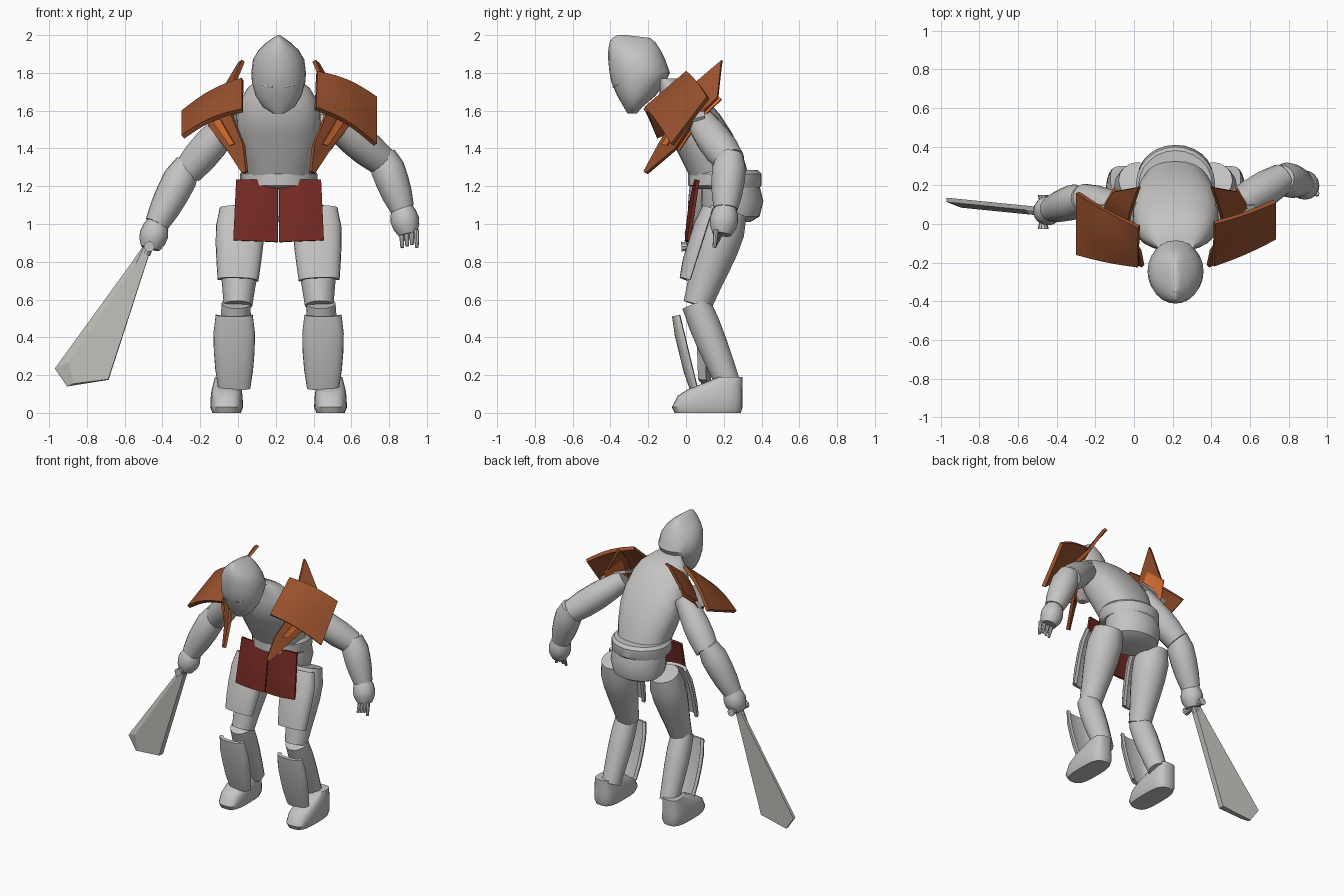
import bpy, bmesh
from math import sin, cos, pi
from mathutils import Vector as V

if "Cube" in bpy.data.objects:
    bpy.data.objects.remove(bpy.data.objects["Cube"], do_unlink=True)

MID = 0.215  # x of the body's centre line
UP = V((0, 0, 1))


def material(name, r, g, b):
    m = bpy.data.materials.new(name)
    m.use_nodes = True
    m.diffuse_color = (r, g, b, 1)
    m.node_tree.nodes["Principled BSDF"].inputs["Base Color"].default_value = (r, g, b, 1)
    return m


STEEL = material("pale steel", 0.56, 0.55, 0.54)
BLADE = material("blade steel", 0.52, 0.52, 0.49)
RUST = material("rust leather", 0.32, 0.083, 0.027)
ORANGE = material("orange lining", 0.75, 0.17, 0.035)
RED = material("dark red cloth", 0.18, 0.023, 0.017)


def finish(name, bm, mat, thick=0, angle=0.6):
    bmesh.ops.recalc_face_normals(bm, faces=bm.faces[:])
    if thick:
        bmesh.ops.solidify(bm, geom=bm.faces[:], thickness=thick)
        bmesh.ops.recalc_face_normals(bm, faces=bm.faces[:])
    me = bpy.data.meshes.new(name)
    bm.to_mesh(me)
    bm.free()
    me.materials.append(mat)
    ob = bpy.data.objects.new(name, me)
    bpy.context.collection.objects.link(ob)
    bpy.ops.object.select_all(action='DESELECT')
    ob.select_set(True)
    bpy.context.view_layer.objects.active = ob
    bpy.ops.object.shade_smooth_by_angle(angle=angle)


def skin(name, rows, mat, closed=True, thick=0, angle=0.6):
    """Join rows of points with quads; closed rows also get end caps."""
    bm = bmesh.new()
    rows = [[bm.verts.new(p) for p in row] for row in rows]
    n = len(rows[0])
    for a, b in zip(rows, rows[1:]):
        for i in range(n if closed else n - 1):
            j = (i + 1) % n
            bm.faces.new((a[i], a[j], b[j], b[i]))
    if closed:
        bm.faces.new(rows[0][::-1])
        bm.faces.new(rows[-1])
    finish(name, bm, mat, thick, angle)


def ring(c, rx, ry, axis=UP, a0=0, a1=2 * pi, n=24, square=1.0):
    u = (V((1, 0, 0)) - axis * axis.x).normalized()
    v = axis.cross(u)
    steps = n if a1 - a0 > 6 else n - 1
    pts = []
    for i in range(n):
        a = a0 + (a1 - a0) * i / steps
        f = [abs(t) ** square * (1 if t > 0 else -1) for t in (cos(a), sin(a))]
        pts.append(V(c) + u * rx * f[0] + v * ry * f[1])
    return pts


def loft(name, x, slices, mat=STEEL, square=1.0):
    """Slices are (z, front y, back y, half width)."""
    skin(name, [ring((x, (f + b) / 2, z), w, (b - f) / 2, square=square)
                for z, f, b, w in slices], mat)


def tube(name, p, q, radii, mat=STEEL, n=16):
    p, q = V(p), V(q)
    axis = (q - p).normalized()
    last = len(radii) - 1
    skin(name, [ring(p.lerp(q, i / last), r, r, axis, n=n)
                for i, r in enumerate(radii)], mat)


def half_shell(name, low, high, widths, depth):
    """Curved guard covering the front of a limb, with drawn-in ends."""
    low, high = V(low), V(high)
    axis = (high - low).normalized()
    last = len(widths) - 1
    rows = [ring(low.lerp(high, i / last), w, depth * (0.8 if i in (0, last) else 1),
                 axis, pi, 2 * pi, 13, 0.8) for i, w in enumerate(widths)]
    skin(name, rows, STEEL, False, 0.022)


def plate(name, corners, bulge, mat, thick):
    """Bowed four-cornered plate: a-b is one edge, c-d the opposite edge."""
    a, b, c, d = map(V, corners)
    rows = []
    for i in range(9):
        t = i / 8
        rows.append([a.lerp(c, t).lerp(b.lerp(d, t), k / 4)
                     + V(bulge) * sin(pi * t) * (0.6 + 0.4 * sin(pi * k / 4)) for k in range(5)])
    skin(name, rows, mat, False, thick)


# Helmet with brow slits
loft("helmet", MID, [(1.585, -0.31, -0.26, 0.03), (1.62, -0.33, -0.23, 0.085),
                     (1.68, -0.365, -0.16, 0.122), (1.75, -0.395, -0.11, 0.141),
                     (1.80, -0.405, -0.085, 0.145), (1.87, -0.412, -0.11, 0.136),
                     (1.92, -0.412, -0.135, 0.107), (1.96, -0.405, -0.16, 0.065),
                     (1.985, -0.392, -0.19, 0.03), (2.0, -0.36, -0.32, 0.006)])

# Torso leaning forward, belt and pelvis
loft("torso", MID, [(1.23, 0.03, 0.34, 0.17), (1.35, -0.03, 0.305, 0.2),
                    (1.48, -0.095, 0.245, 0.225), (1.58, -0.14, 0.18, 0.222),
                    (1.66, -0.14, 0.11, 0.2), (1.72, -0.14, 0.05, 0.165),
                    (1.77, -0.15, -0.05, 0.10)], square=0.85)
loft("belt", MID, [(1.185, 0.06, 0.385, 0.195), (1.205, 0.01, 0.40, 0.205),
                   (1.265, 0.01, 0.40, 0.205), (1.285, 0.03, 0.38, 0.19)])
loft("pelvis", MID, [(1.01, 0.12, 0.34, 0.12), (1.04, 0.09, 0.39, 0.18),
                     (1.12, 0.08, 0.41, 0.195), (1.20, 0.08, 0.39, 0.19)])

for s, side in ((-1, "right"), (1, "left")):
    def at(d, y, z):
        return V((MID + s * d, y, z))

    plate(side + "_brow_slit", (at(0.035, -0.388, 1.722), at(0.035, -0.388, 1.730),
                                at(0.085, -0.366, 1.732), at(0.085, -0.366, 1.740)),
          (0, -0.003, 0), STEEL, 0.008)

    # Legs, guards and boots
    tube(side + "_thigh", at(0.215, 0.06, 0.57), at(0.195, 0.225, 1.07),
         (0.076, 0.088, 0.103, 0.116, 0.12, 0.10))
    tube(side + "_calf", at(0.235, 0.225, 0.15), at(0.225, 0.052, 0.58),
         (0.065, 0.073, 0.08, 0.082, 0.076))
    half_shell(side + "_thigh_guard", at(0.215, 0.02, 0.70), at(0.20, 0.14, 1.08),
               (0.108, 0.118, 0.126, 0.128, 0.112), 0.07)
    half_shell(side + "_shin_guard", at(0.235, 0.06, 0.13), at(0.235, -0.035, 0.52),
               (0.085, 0.10, 0.108, 0.11, 0.098), 0.05)
    loft(side + "_boot", MID + s * 0.275, [(0, -0.06, 0.29, 0.075), (0.03, -0.075, 0.30, 0.087),
                                           (0.09, -0.045, 0.30, 0.084), (0.125, 0.01, 0.30, 0.079),
                                           (0.16, 0.10, 0.30, 0.07), (0.19, 0.17, 0.30, 0.062)],
         square=0.65)

    # Loincloth panel
    plate(side + "_loincloth", (at(0.003, 0.055, 1.235), at(0.003, 0.005, 0.905),
                                at(0.225, 0.055, 1.235), at(0.24, 0.005, 0.915)),
          (0, -0.02, 0), RED, 0.018)

    # Collar band over the shoulder to pointed ends, with its bright lining and stripe
    inner = (at(0.175, -0.225, 1.28), at(0.19, -0.15, 1.42), at(0.25, -0.06, 1.57),
             at(0.25, 0.0, 1.68), at(0.24, 0.06, 1.76), at(0.195, 0.19, 1.87))
    outer = (at(0.195, -0.215, 1.27), at(0.28, -0.06, 1.40), at(0.375, 0.02, 1.52),
             at(0.375, 0.08, 1.59), at(0.325, 0.165, 1.67), at(0.215, 0.185, 1.855))

    def band(name, first, last, t0, t1, shift, mat, thick):
        rows = [[p.lerp(q, t) + shift for t in (t0, (t0 + t1) / 2, t1)]
                for p, q in zip(inner[first:last], outer[first:last])]
        skin(side + name, rows, mat, False, thick)

    band("_collar_band", 0, 6, 0, 1, V((0, 0, 0)), RUST, 0.02)
    band("_collar_lining", 1, 5, 0.1, 0.95, V((0, 0.028, -0.012)), ORANGE, 0.008)
    band("_collar_stripe", 1, 3, 0.5, 0.8, V((0, -0.026, 0.012)), ORANGE, 0.008)
    plate(side + "_shoulder_pad", (at(0.22, -0.10, 1.60), at(0.22, 0.08, 1.66),
                                   at(0.41, -0.06, 1.54), at(0.41, 0.10, 1.57)),
          (0, 0, 0.02), STEEL, 0.02)

# Shoulder plates
plate("right_shoulder_plate", ((0.02, -0.225, 1.61), (0.02, -0.02, 1.775),
                               (-0.30, -0.16, 1.47), (-0.30, 0.16, 1.60)),
      (-0.01, -0.01, 0.035), RUST, 0.025)
plate("left_shoulder_plate", ((0.415, -0.22, 1.62), (0.42, 0.0, 1.81),
                              (0.735, -0.08, 1.425), (0.735, 0.11, 1.675)),
      (0.01, -0.01, 0.035), RUST, 0.025)

# Arms: shoulder, elbow, wrist and fist end of each
ARMS = {"right": ((-0.02, 0.05, 1.57), (-0.265, 0.13, 1.28), (-0.43, 0.075, 1.00), (-0.465, 0.06, 0.87)),
        "left": ((0.46, 0.05, 1.58), (0.765, 0.235, 1.33), (0.87, 0.21, 1.08), (0.90, 0.19, 0.945))}
for side, (shoulder, elbow, wrist, fist) in ARMS.items():
    tube(side + "_upper_arm", shoulder, elbow, (0.07, 0.082, 0.092, 0.092, 0.08))
    tube(side + "_forearm", V(elbow) + V((0, 0, 0.04)), wrist, (0.068, 0.09, 0.088, 0.08, 0.064))
    tube(side + "_hand", V(wrist).lerp(V(fist), -0.15), fist, (0.05, 0.068, 0.076, 0.07, 0.05))
for i in range(4):
    x = 0.867 + i * 0.026
    tube("left_finger", (x, 0.19 - i * 0.01, 0.97), (x + 0.002, 0.15, 0.875 + 0.008 * (i % 3)),
         (0.014, 0.013, 0.009), n=8)

# Sword: crossguard, grip and a broad blade bevelled along its outer edge
tube("crossguard", (-0.47, -0.025, 0.88), (-0.47, 0.15, 0.885), (0.028, 0.02, 0.018, 0.02, 0.028), n=10)
tube("sword_grip", (-0.49, 0.065, 0.84), (-0.43, 0.065, 0.98), (0.025, 0.025), n=10)
outline = [(-0.505, 0.88), (-0.46, 0.87), (-0.685, 0.175), (-0.905, 0.14), (-0.97, 0.235), (-0.56, 0.80)]
inset = [(-0.50, 0.875), (-0.462, 0.868), (-0.687, 0.178), (-0.87, 0.155), (-0.895, 0.27), (-0.54, 0.79)]


def blade_row(points, offset):
    return [V((x, 0.067 + (-0.5 - x) * 0.1 + offset, z)) for x, z in points]


skin("sword_blade", [blade_row(inset, -0.022), blade_row(outline, 0),
                     blade_row(outline, 0.022)], BLADE, angle=0.1)
